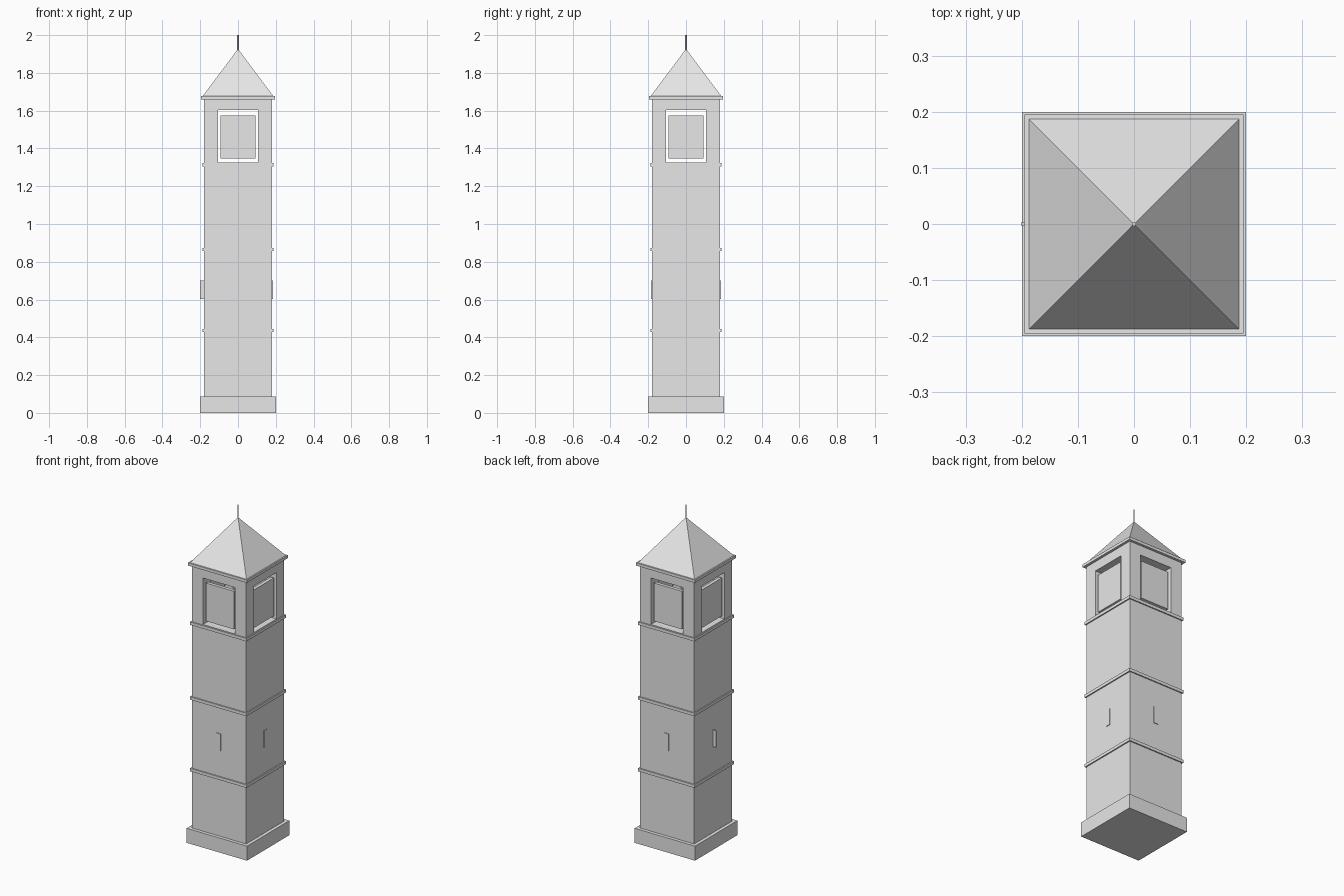
import bpy
from math import pi, sqrt
from mathutils import Matrix, Vector

cube = bpy.data.objects.get("Cube")
if cube:
    bpy.data.objects.remove(cube, do_unlink=True)

stone = bpy.data.materials.new("pale_grey_stone")
stone.use_nodes = True
stone.diffuse_color = (0.8, 0.8, 0.8, 1)
stone.node_tree.nodes["Principled BSDF"].inputs["Base Color"].default_value = stone.diffuse_color


def box(name, size, centre, turn=0):
    """Box placed at centre, then swung about the tower axis."""
    bpy.ops.mesh.primitive_cube_add(size=1)
    ob = bpy.context.object
    ob.name = name
    ob.data.materials.append(stone)
    ob.data.transform(Matrix.Rotation(turn, 4, "Z")
                      @ Matrix.Translation(Vector(centre))
                      @ Matrix.Diagonal((*size, 1)))
    return ob


def slab(name, half, bottom, top):
    """Square block centred on the tower axis."""
    return box(name, (2 * half, 2 * half, top - bottom), (0, 0, (bottom + top) / 2))


WALL = 0.18
OPENING = 0.106
SILL, HEAD = 1.325, 1.603
EAVE = 1.66

# Plinth, shaft and string courses
slab("plinth", 0.2, 0, 0.087)
slab("shaft", WALL, 0.087, SILL)
for label, z in (("lower", 0.436), ("middle", 0.865), ("upper", 1.313)):
    slab(label + "_band", 0.187, z - 0.009, z + 0.009)

# Open belfry: four corner posts under a solid head
post = WALL - OPENING
mid = (WALL + OPENING) / 2
for i in range(4):
    box(f"belfry_post_{i + 1}", (post, post, HEAD - SILL),
        (mid, mid, (SILL + HEAD) / 2), i * pi / 2)
slab("belfry_head", WALL, HEAD, EAVE)

# Free-standing panel in each belfry opening
for i, side in enumerate(("front", "left", "back", "right")):
    box(side + "_panel", (0.186, 0.02, 0.228), (0, -0.162, 1.46), i * pi / 2)

# Narrow slit plates; the one on the right stands edge-on
for i, side in enumerate(("front", "left", "back")):
    box(side + "_slit", (0.028, 0.008, 0.1), (0, -WALL, 0.652), i * pi / 2)
box("right_slit", (0.03, 0.005, 0.1), (-0.186, 0, 0.652))

# Eaves, pyramid roof and spike
slab("eaves", 0.195, EAVE, 1.677)
bpy.ops.mesh.primitive_cone_add(vertices=4, radius1=0.187 * sqrt(2), depth=0.25,
                                location=(0, 0, 1.802), rotation=(0, 0, pi / 4))
bpy.context.object.name = "roof"
bpy.context.object.data.materials.append(stone)
bpy.ops.mesh.primitive_cylinder_add(vertices=8, radius=0.004, depth=0.1, location=(0, 0, 1.95))
bpy.context.object.name = "spike"
bpy.context.object.data.materials.append(stone)
